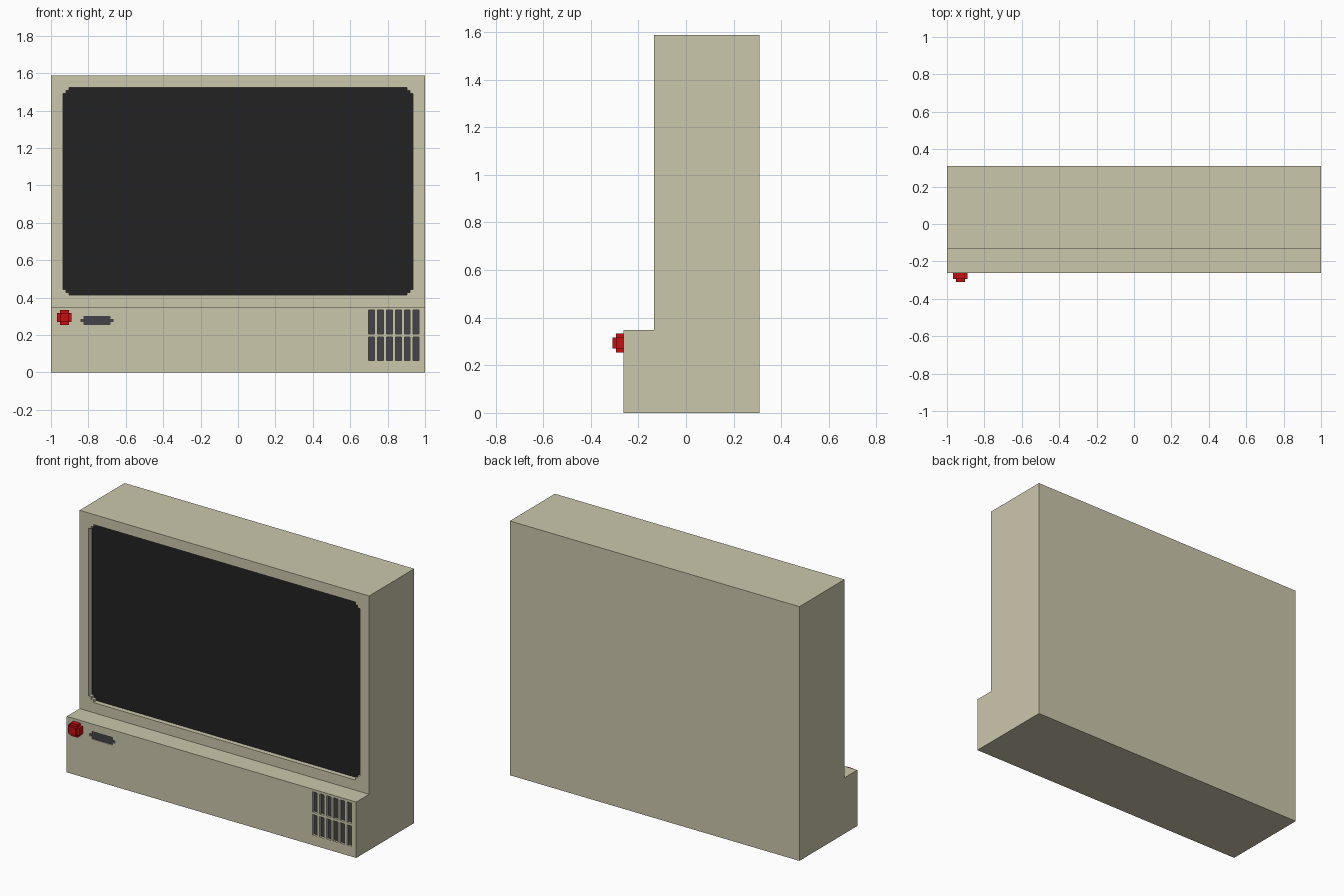
import bpy, bmesh

if "Cube" in bpy.data.objects:
    bpy.data.objects.remove(bpy.data.objects["Cube"])

V = 2 / 126  # size of one block; all positions below are in blocks


def material(name, rgb):
    m = bpy.data.materials.new(name)
    lin = [((c / 255 + 0.055) / 1.055) ** 2.4 if c > 10 else c / 255 / 12.92 for c in rgb]
    m.diffuse_color = (*lin, 1)
    m.use_nodes = True
    m.node_tree.nodes["Principled BSDF"].inputs["Base Color"].default_value = m.diffuse_color
    return m


BEIGE = material("beige_plastic", (203, 199, 172))
BLACK = material("screen_black", (34, 34, 34))
GREY = material("dark_grey", (68, 68, 72))
RED = material("knob_red", (200, 13, 16))


def stepped(x0, x1, z0, z1, n=0):
    """Rectangle outline in x/z whose corners are cut into n block steps."""
    stair = [(0, n)]
    for i in range(n):
        stair += [(i + 1, n - i), (i + 1, n - i - 1)]
    back = stair[::-1]
    return ([(x0 + a, z0 + b) for a, b in stair] + [(x1 - a, z0 + b) for a, b in back]
            + [(x1 - a, z1 - b) for a, b in stair] + [(x0 + a, z1 - b) for a, b in back])


def prism(name, outlines, a, b, mat, axis="y"):
    """Extrude outlines from a to b along y (x/z outlines) or x (y/z outlines)."""
    bm = bmesh.new()
    for pts in outlines:
        place = (lambda p: (p[0], a, p[1])) if axis == "y" else (lambda p: (a, p[0], p[1]))
        face = bm.faces.new([bm.verts.new([c * V for c in place(p)]) for p in pts])
        ext = bmesh.ops.extrude_face_region(bm, geom=[face])["geom"]
        move = (0, (b - a) * V, 0) if axis == "y" else ((b - a) * V, 0, 0)
        bmesh.ops.translate(bm, vec=move, verts=[e for e in ext if isinstance(e, bmesh.types.BMVert)])
    bmesh.ops.recalc_face_normals(bm, faces=bm.faces)
    me = bpy.data.meshes.new(name)
    bm.to_mesh(me)
    bm.free()
    me.materials.append(mat)
    ob = bpy.data.objects.new(name, me)
    bpy.context.collection.objects.link(ob)
    return ob


BACK, FRONT, LOWER = 19.5, -8.5, -16.5

# Casing: side profile with a forward lower panel
body = prism("casing", [[(BACK, 0), (BACK, 100), (FRONT, 100), (FRONT, 22), (LOWER, 22), (LOWER, 0)]],
             -63, 63, BEIGE, axis="x")


def recess(name, outlines, front, depth, mat):
    """Cut a recess into the casing and lay a thin coloured plate on its floor."""
    cutter = prism(name + "_cutter", outlines, front - 3, front + depth, BEIGE)
    cutter.hide_render = True
    cutter.hide_viewport = False
    cutter.display_type = "WIRE"
    mod = body.modifiers.new(name, "BOOLEAN")
    mod.operation, mod.solver, mod.object = "DIFFERENCE", "EXACT", cutter
    prism(name, outlines, front + depth - 0.1, front + depth + 0.2, mat)


# Screen, slot and speaker grille
recess("screen", [stepped(-59, 59, 26, 96, 2)], FRONT, 2, BLACK)
recess("slot", [stepped(-53, -42, 16, 19, 1)], LOWER, 0.5, GREY)
recess("speaker_grille", [stepped(44 + 3 * i, 46 + 3 * i, z, z + 8) for i in range(6) for z in (4, 13)],
       LOWER, 1, GREY)

# Knob: cross-shaped base with a square cap
prism("knob_base", [stepped(-61, -56, 16, 21, 1)], LOWER - 2, LOWER, RED)
prism("knob_cap", [stepped(-60, -57, 17, 20)], LOWER - 3, LOWER - 2, RED)
